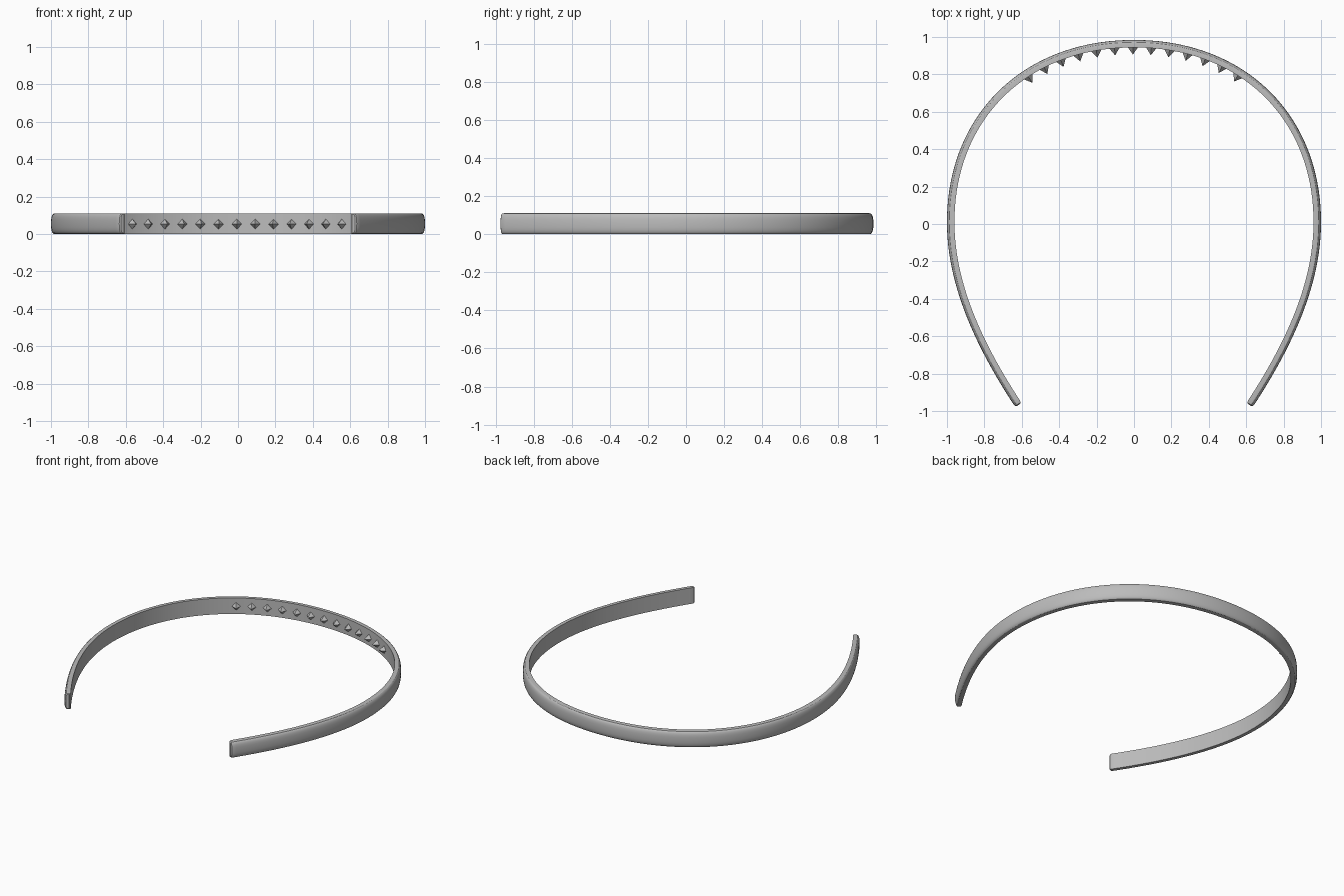
import bpy, bmesh, math
from mathutils import Vector
from mathutils.geometry import interpolate_bezier

cube = bpy.data.objects.get("Cube")
if cube:
    bpy.data.objects.remove(cube, do_unlink=True)

HEIGHT, HALF_THICK = 0.11, 0.02

grey = bpy.data.materials.new("plain grey")
grey.use_nodes = True
grey.diffuse_color = (0.5, 0.5, 0.5, 1)
grey.node_tree.nodes["Principled BSDF"].inputs["Base Color"].default_value = (0.5, 0.5, 0.5, 1)


def finish(bm, name):
    bmesh.ops.recalc_face_normals(bm, faces=bm.faces)
    mesh = bpy.data.meshes.new(name)
    bm.to_mesh(mesh)
    bm.free()
    mesh.materials.append(grey)
    obj = bpy.data.objects.new(name, mesh)
    bpy.context.collection.objects.link(obj)
    return obj


# Centre line of the band: one half from two curves, then mirrored
crown = interpolate_bezier(*map(Vector, ((0, .964, 0), (.585, .964, 0), (.98, .57, 0), (.98, .01, 0))), 40)
arm = interpolate_bezier(*map(Vector, ((.98, .01, 0), (.98, -.33, 0), (.82, -.66, 0), (.618, -.968, 0))), 32)
half = crown + arm[1:]
# extra stations close to the tip for its rounded end
tip_dir = (half[-1] - half[-2]).normalized()
half.insert(-1, half[-1] - tip_dir * 0.015)
half.insert(-1, half[-1] - tip_dir * 0.005)
path = [Vector((-p.x, p.y, 0)) for p in reversed(half[1:])] + half


def outward(i):
    t = path[min(i + 1, len(path) - 1)] - path[max(i - 1, 0)]
    return Vector((-t.y, t.x, 0)).normalized()


# Cross-section: flat inner face, flat rims, rounded outer face
profile = [(-HALF_THICK, -HEIGHT / 2), (-HALF_THICK, HEIGHT / 2)]
for k in range(13):
    a = math.pi / 2 - math.pi * k / 12
    profile.append((HALF_THICK * max(0, math.cos(a)) ** 0.8,
                    HEIGHT / 2 * math.copysign(abs(math.sin(a)) ** 0.8, a)))

bm = bmesh.new()
rings = []
for i, p in enumerate(path):
    n = outward(i)
    from_end = min(i, len(path) - 1 - i)
    thick, tall = {0: (0.5, 0.88), 1: (0.85, 0.97)}.get(from_end, (1, 1))
    rings.append([bm.verts.new(p + n * u * thick + Vector((0, 0, HEIGHT / 2 + v * tall)))
                  for u, v in profile])
for a, b in zip(rings, rings[1:]):
    for j in range(len(profile)):
        k = (j + 1) % len(profile)
        bm.faces.new((a[j], a[k], b[k], b[j]))
bm.faces.new(rings[0])
bm.faces.new(rings[-1])
band = finish(bm, "band")
bpy.ops.object.select_all(action='DESELECT')
band.select_set(True)
bpy.context.view_layer.objects.active = band
bpy.ops.object.shade_smooth_by_angle(angle=math.radians(30))


def along(distance):
    """Point and outward direction at a signed distance from the crown's middle."""
    i, step = len(path) // 2, 1 if distance > 0 else -1
    left = abs(distance)
    while True:
        seg = path[i + step] - path[i]
        if seg.length >= left:
            n0, n1 = outward(i), outward(i + step)
            f = left / seg.length
            return path[i] + seg * f, n0.lerp(n1, f).normalized()
        left -= seg.length
        i += step


# Row of diamond pyramid studs on the inner face
UP = Vector((0, 0, 1))
for s in range(13):
    p, n = along((s - 6) * 0.1 - 0.006)
    side = n.cross(UP)
    base = p - n * (HALF_THICK - 0.003) + UP * 0.053
    bm = bmesh.new()
    ring = [bm.verts.new(base + d * 0.029) for d in (side, UP, -side, -UP)]
    tip = bm.verts.new(base - n * 0.041)
    bm.faces.new(ring)
    for j in range(4):
        bm.faces.new((ring[j], ring[(j + 1) % 4], tip))
    finish(bm, f"stud_{s + 1}")
